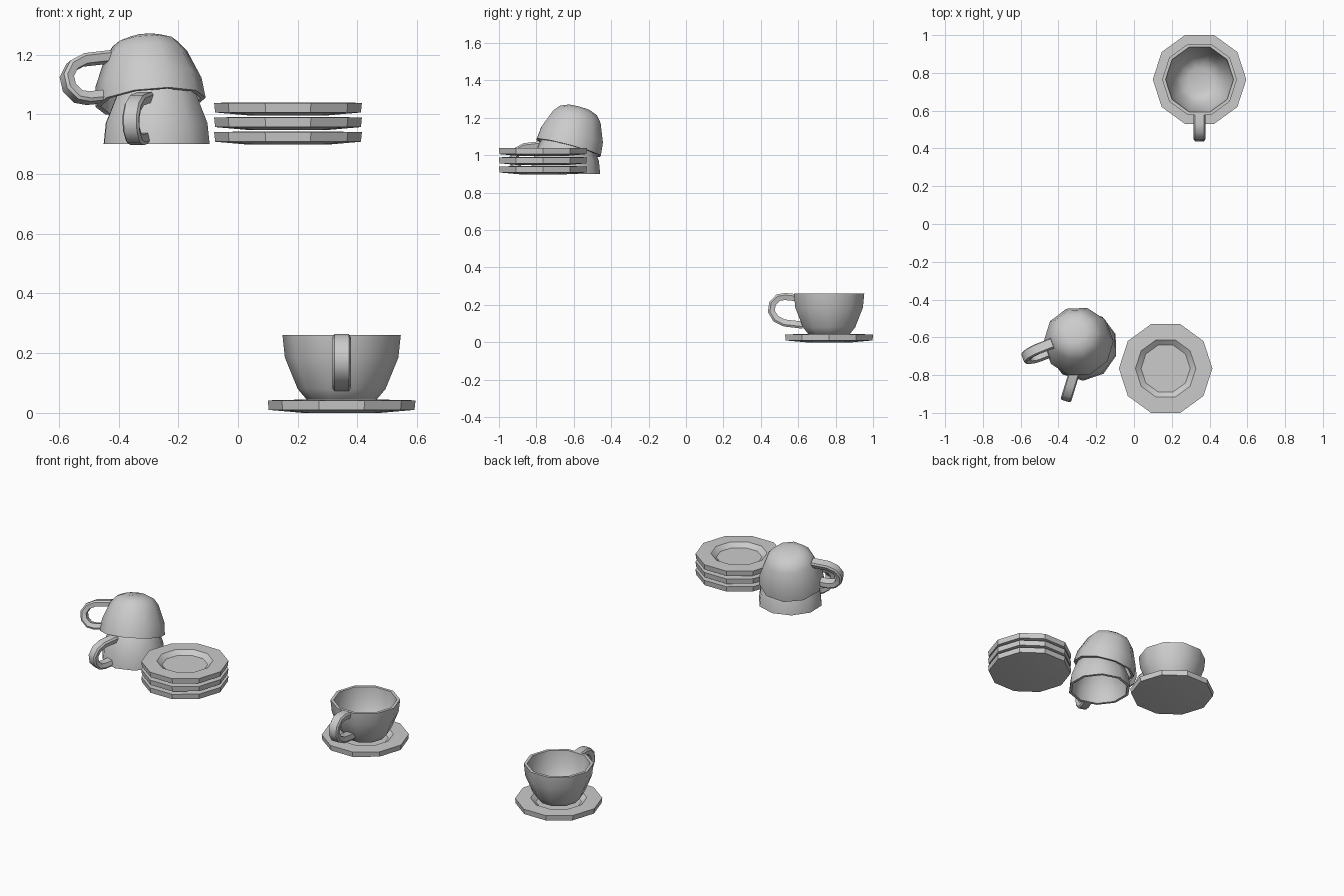
import bpy, bmesh, math
from mathutils import Vector, Matrix

if "Cube" in bpy.data.objects:
    bpy.data.objects.remove(bpy.data.objects["Cube"])

SIDES = 10


def finish(name, bm, matrix, angle):
    bmesh.ops.recalc_face_normals(bm, faces=bm.faces)
    me = bpy.data.meshes.new(name)
    bm.to_mesh(me)
    bm.free()
    ob = bpy.data.objects.new(name, me)
    bpy.context.collection.objects.link(ob)
    ob.matrix_world = matrix
    bpy.ops.object.select_all(action='DESELECT')
    ob.select_set(True)
    bpy.context.view_layer.objects.active = ob
    bpy.ops.object.shade_smooth_by_angle(angle=math.radians(angle))
    return ob


def lathe(bm, profile):
    """Revolve (radius, z) points into a closed ten-sided body."""
    rings = []
    for r, z in profile:
        rings.append([bm.verts.new((r * math.cos(2 * math.pi * i / SIDES),
                                    r * math.sin(2 * math.pi * i / SIDES), z))
                      for i in range(SIDES)])
    bridge(bm, rings)


def bridge(bm, rings):
    n = len(rings[0])
    for a, b in zip(rings, rings[1:]):
        for i in range(n):
            j = (i + 1) % n
            bm.faces.new((a[i], a[j], b[j], b[i]))
    bm.faces.new(rings[0])
    bm.faces.new(rings[-1])


def saucer(name, loc):
    bm = bmesh.new()
    lathe(bm, [(.13, 0), (.244, .01), (.2475, .042), (.16, .044), (.13, .02)])
    finish(name, bm, Matrix.Translation(loc), 30)


# cup profile, rim at z = 0 and base below it: outside then inside
CUP = [(.065, -.238), (.115, -.218), (.147, -.18), (.19, -.075), (.198, 0),
       (.18, 0), (.173, -.075), (.13, -.17), (.1, -.202), (.063, -.215)]
# handle centre line as (distance from axis, z)
HANDLE = [(.178, -.021), (.235, -.015), (.272, -.021), (.303, -.053),
          (.309, -.095), (.285, -.134), (.238, -.157), (.14, -.168)]


def cup(name, loc, up, handle_dir, scale):
    z = Vector(up).normalized()
    h = Vector(handle_dir)
    y = -(h - h.dot(z) * z).normalized()
    x = y.cross(z)
    rot = Matrix((x, y, z)).transposed().to_4x4()
    m = Matrix.Translation(loc) @ rot @ Matrix.Scale(scale, 4)

    bm = bmesh.new()
    lathe(bm, CUP)
    finish(name + "_bowl", bm, m, 40)

    # flattened six-sided strap swept along the handle line
    bm = bmesh.new()
    rings = []
    pts = [Vector((0, -r, zz)) for r, zz in HANDLE]
    for i, p in enumerate(pts):
        t = (pts[min(i + 1, len(pts) - 1)] - pts[max(i - 1, 0)]).normalized()
        n = t.cross(Vector((1, 0, 0)))
        rings.append([bm.verts.new(p + Vector((w, 0, 0)) + n * d) for w, d in
                      ((-.031, .008), (-.024, .019), (.024, .019),
                       (.031, .008), (.024, -.019), (-.024, -.019))])
    bridge(bm, rings)
    finish(name + "_handle", bm, m, 40)


# cup standing on its saucer
saucer("single_saucer", (.347, .765, 0))
cup("standing_cup", (.347, .765, .26), (0, 0, 1), (0, -1, 0), 1)

# stack of three saucers
for k in range(3):
    saucer(f"stacked_saucer_{k + 1}", (.1675, -.765, .898 + .049 * k))

# two upturned cups, the upper one tilted over the lower
a = math.radians(17)
cup("lower_upturned_cup", (-.2725, -.644, .9), (0, 0, -1),
    (-math.sin(a), -math.cos(a), 0), .937)
cup("upper_upturned_cup", (-.293, -.628, 1.04), (.09, -.255, -.96),
    (-.94, -.34, 0), .937)
